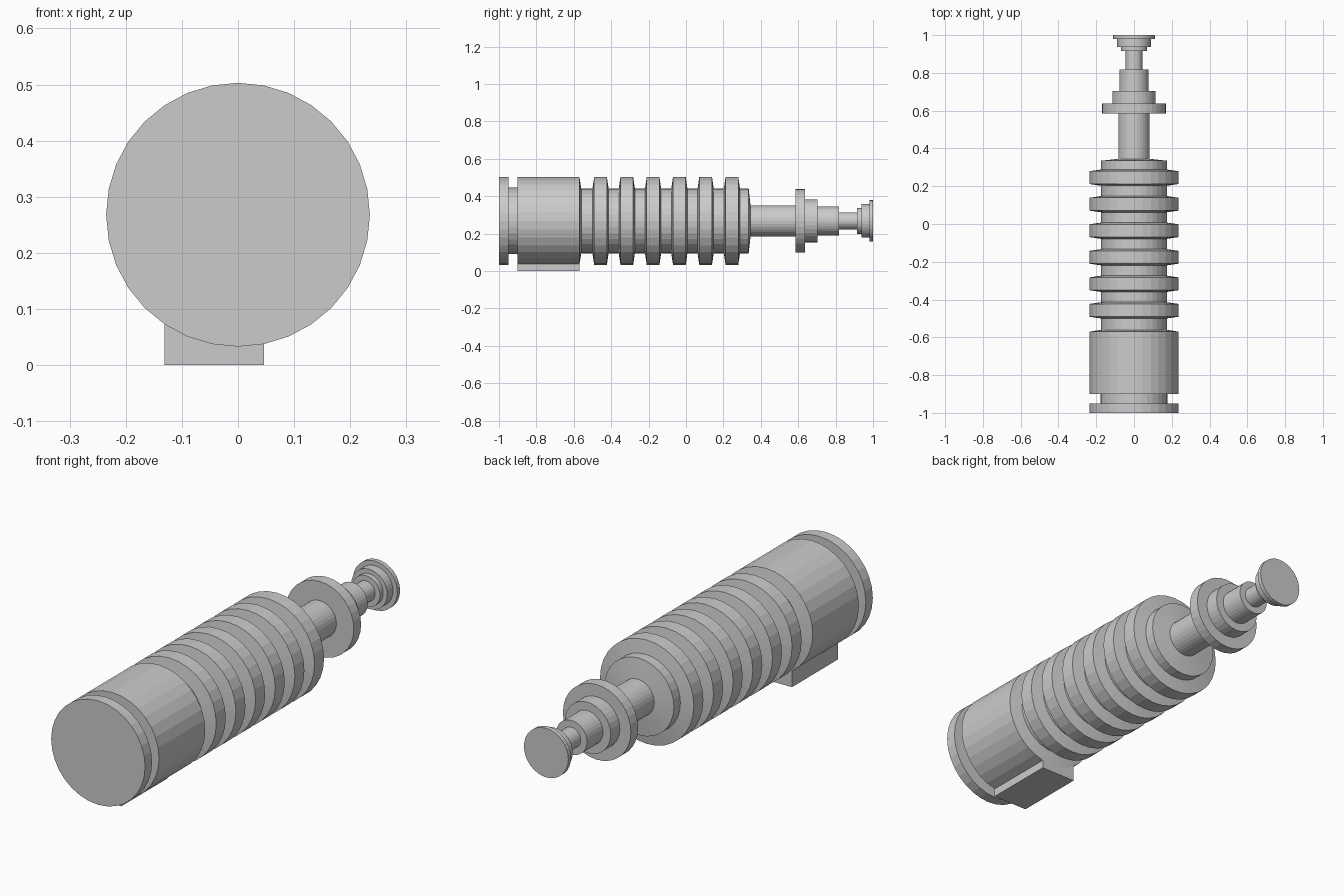
import bpy, bmesh
from math import sin, cos, pi

if "Cube" in bpy.data.objects:
    bpy.data.objects.remove(bpy.data.objects["Cube"])

AXIS_Z = 0.268
SIDES = 32


def lathe(name, profile):
    """Revolve (y, radius) points round the long axis and cap both ends."""
    bm = bmesh.new()
    rings = [[bm.verts.new((r * sin(2 * pi * i / SIDES), y, AXIS_Z + r * cos(2 * pi * i / SIDES)))
              for i in range(SIDES)] for y, r in profile]
    for a, b in zip(rings, rings[1:]):
        for i in range(SIDES):
            j = (i + 1) % SIDES
            bm.faces.new((a[i], a[j], b[j], b[i]))
    bm.faces.new(rings[0])
    bm.faces.new(rings[-1])
    bmesh.ops.recalc_face_normals(bm, faces=bm.faces)
    mesh = bpy.data.meshes.new(name)
    bm.to_mesh(mesh)
    bm.free()
    obj = bpy.data.objects.new(name, mesh)
    bpy.context.collection.objects.link(obj)
    return obj


def steps(segments):
    """Turn (start, end, radius) segments into a stepped profile."""
    return [p for a, b, r in segments for p in ((a, r), (b, r))]


# Main barrel: end cap, neck, sleeve, then six tapered cooling fins
BIG, GROOVE = 0.235, 0.174
barrel = steps([(-1.0, -0.95, BIG), (-0.95, -0.90, 0.178), (-0.90, -0.57, BIG)])
barrel.append((-0.56, GROOVE))
for k in range(6):
    c = -0.457 + 0.1405 * k
    barrel += [(c - 0.043, GROOVE), (c - 0.034, BIG), (c + 0.034, BIG), (c + 0.043, GROOVE)]
barrel += [(0.335, GROOVE), (0.345, 0.083)]

# Slim shaft, collars and flared tip continue the same skin
barrel += steps([(0.345, 0.585, 0.083), (0.585, 0.637, 0.17), (0.637, 0.703, 0.115),
                 (0.703, 0.818, 0.077), (0.818, 0.915, 0.046), (0.915, 0.938, 0.07),
                 (0.938, 0.98, 0.09), (0.98, 1.0, 0.111)])[1:]
lathe("handle_body", barrel)

# Control box under the sleeve
bpy.ops.mesh.primitive_cube_add(size=1, location=(-0.0425, -0.735, 0.06))
box = bpy.context.object
box.name = "control_box"
box.scale = (0.177, 0.33, 0.12)
